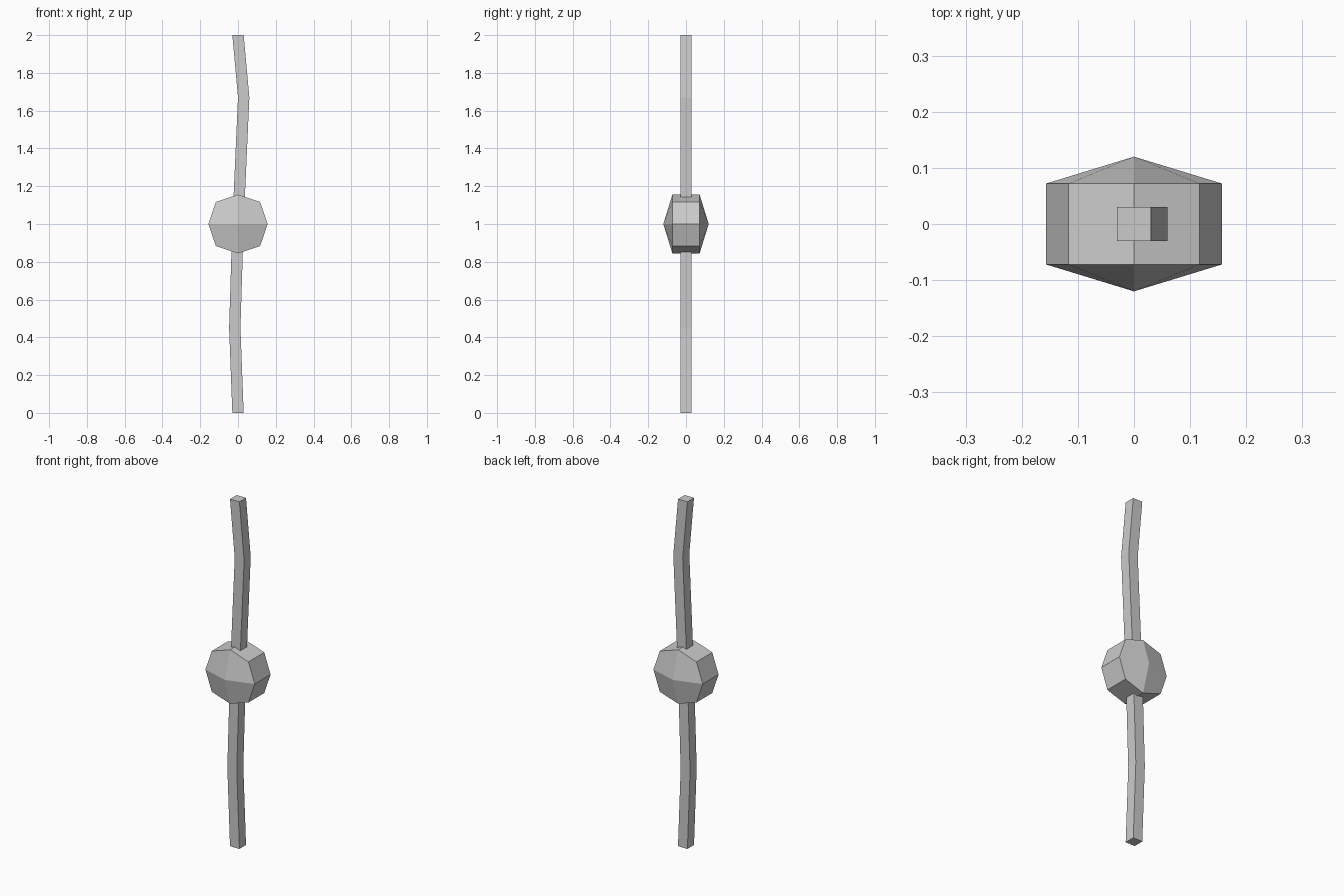
import bpy, bmesh

if "Cube" in bpy.data.objects:
    bpy.data.objects.remove(bpy.data.objects["Cube"])


def make_object(name, bm):
    bmesh.ops.recalc_face_normals(bm, faces=bm.faces[:])
    mesh = bpy.data.meshes.new(name)
    bm.to_mesh(mesh)
    bm.free()
    obj = bpy.data.objects.new(name, mesh)
    bpy.context.collection.objects.link(obj)
    return obj


# Bent square rod: square sections along a gentle S-shaped path of (x, z)
bm = bmesh.new()
path = [(0, 0), (-0.017, 0.45), (0, 1), (0.03, 1.67), (0, 2)]
half = 0.03
corners = [(-half, -half), (half, -half), (half, half), (-half, half)]
rings = [[bm.verts.new((x + cx, cy, z)) for cx, cy in corners] for x, z in path]
for low, high in zip(rings, rings[1:]):
    for i in range(4):
        j = (i + 1) % 4
        bm.faces.new((low[i], low[j], high[j], high[i]))
bm.faces.new(rings[0])
bm.faces.new(rings[-1])
make_object("bent_rod", bm)

# Central knob: eight-sided drum with shallow four-quad points front and back
bm = bmesh.new()
r, d = 0.157, 0.117
outline = [(r, 0), (d, d), (0, r * 0.99), (-d, d),
           (-r, 0), (-d, -d), (0, -r * 0.99), (d, -d)]
front, back = [[bm.verts.new((x, y, 1 + z)) for x, z in outline] for y in (-0.072, 0.072)]
for i in range(8):
    j = (i + 1) % 8
    bm.faces.new((front[i], front[j], back[j], back[i]))
for ring, y in ((front, -0.12), (back, 0.12)):
    tip = bm.verts.new((0, y, 1))
    for i in range(0, 8, 2):
        bm.faces.new((tip, ring[i], ring[i + 1], ring[(i + 2) % 8]))
make_object("center_knob", bm)
